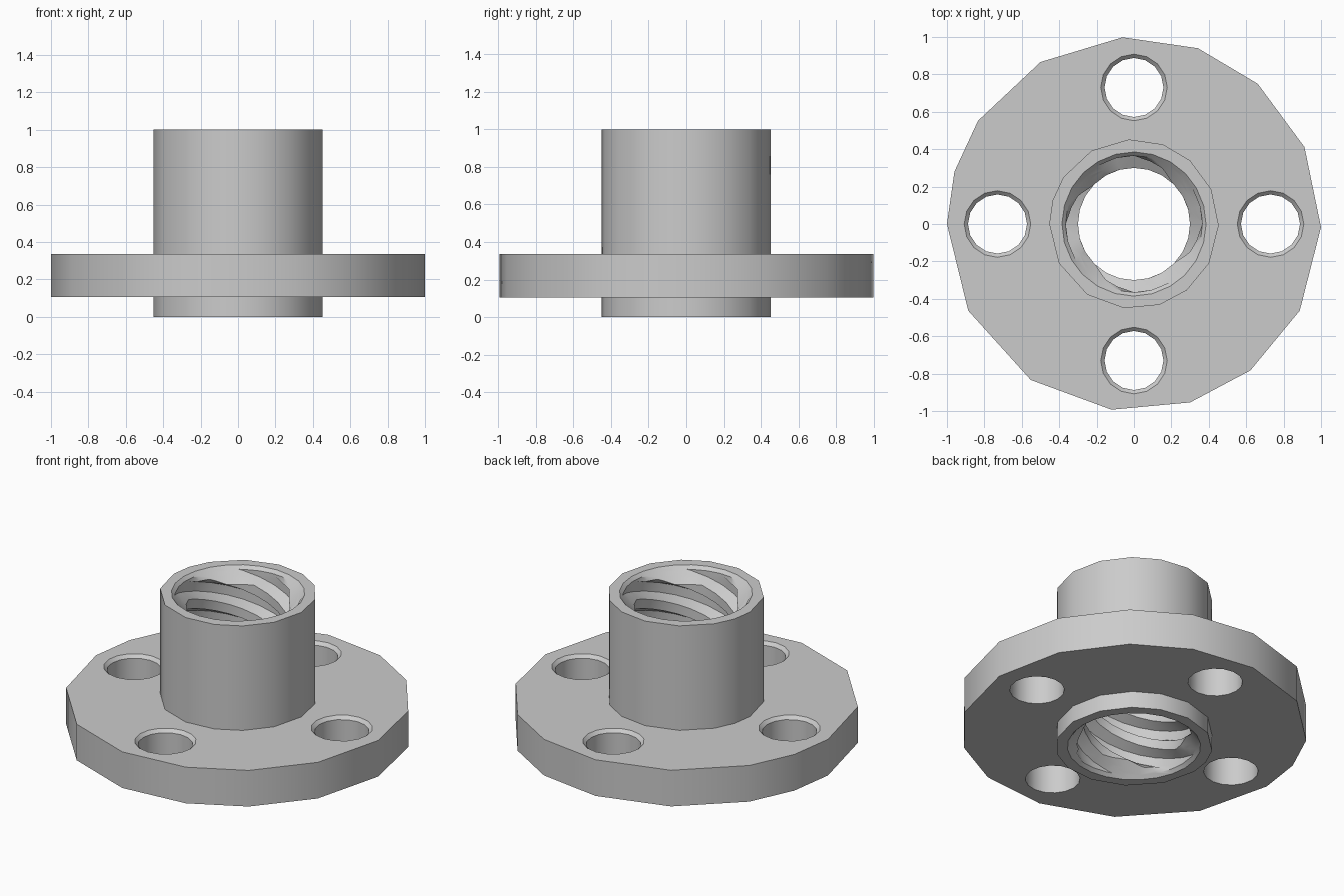
import bpy, bmesh
from math import sin, cos, tau, radians
from mathutils import Vector

if "Cube" in bpy.data.objects:
    bpy.data.objects.remove(bpy.data.objects["Cube"])

steel = bpy.data.materials.new("plain grey metal")
steel.use_nodes = True
GREY = (0.6, 0.6, 0.6, 1)
steel.diffuse_color = GREY
steel.node_tree.nodes["Principled BSDF"].inputs["Base Color"].default_value = GREY

# Uneven corners shared by the flange rim and the barrel
CORNERS = [radians(a) for a in (-1, 24.3, 48.6, 70, 93.5, 120, 146.5, 163.7,
                                180, 207.6, 236.5, 263.1, 287.5, 308.5, 332.4)]
HOLE = [tau * i / 16 for i in range(16)]
HEIGHT, BARREL_R = 1.0, 0.453
FLANGE_LOW, FLANGE_TOP = 0.105, 0.335
MOUTH_R, MAJOR_R, MINOR_R = 0.385, 0.365, 0.3
STARTS, PITCH, SEGMENTS = 4, 0.182, 24


def ring(bm, radius, z, angles, cx=0.0, cy=0.0):
    return [bm.verts.new((cx + radius * cos(a), cy + radius * sin(a), z)) for a in angles]


def wall(bm, rings):
    for low, high in zip(rings, rings[1:]):
        for i in range(len(low)):
            j = (i + 1) % len(low)
            bm.faces.new((low[i], low[j], high[j], high[i]))


def cap(bm, z):
    """Fill the flat region between all open edges at one height."""
    edges = [e for e in bm.edges if e.is_boundary
             and all(abs(v.co.z - z) < 1e-4 for v in e.verts)]
    bmesh.ops.triangle_fill(bm, edges=edges, use_beauty=True, normal=(0, 0, 1))


def finish(bm, name):
    bmesh.ops.recalc_face_normals(bm, faces=bm.faces[:])
    mesh = bpy.data.meshes.new(name)
    bm.to_mesh(mesh)
    bm.free()
    mesh.materials.append(steel)
    obj = bpy.data.objects.new(name, mesh)
    bpy.context.collection.objects.link(obj)
    bpy.ops.object.select_all(action="DESELECT")
    obj.select_set(True)
    bpy.context.view_layer.objects.active = obj
    bpy.ops.object.shade_smooth_by_angle(angle=radians(35))


# Flange with four bolt holes, chamfered on top
bm = bmesh.new()
for radius in (1.0, BARREL_R - 0.015):
    wall(bm, [ring(bm, radius, z, CORNERS) for z in (FLANGE_LOW, FLANGE_TOP)])
for cx, cy in ((0.73, 0), (0, 0.73), (-0.73, 0), (0, -0.73)):
    wall(bm, [ring(bm, r, z, HOLE, cx, cy) for r, z in
              ((0.158, FLANGE_LOW), (0.158, FLANGE_TOP - 0.02), (0.178, FLANGE_TOP))])
cap(bm, FLANGE_LOW)
cap(bm, FLANGE_TOP)
finish(bm, "flange")

# Threaded bore: trapezoid profile swept along a right-handed helix
bm = bmesh.new()
profile = [(0.0, MINOR_R), (0.33, MINOR_R), (0.5, MAJOR_R), (0.83, MAJOR_R)]
lead = STARTS * PITCH
columns = []
for i in range(SEGMENTS):
    turn = i / SEGMENTS
    columns.append([bm.verts.new((r * cos(tau * turn), r * sin(tau * turn),
                                  (p + t) * PITCH + lead * turn - 1))
                    for p in range(20) for t, r in profile])
shift = STARTS * len(profile)
for i, column in enumerate(columns):
    following = columns[i + 1] if i + 1 < SEGMENTS else columns[0][shift:]
    for k in range(len(following) - 1):
        bm.faces.new((column[k], following[k], following[k + 1], column[k + 1]))


def slice_at(z, **keep):
    bmesh.ops.bisect_plane(bm, geom=bm.verts[:] + bm.edges[:] + bm.faces[:], dist=1e-5,
                           plane_co=(0, 0, z), plane_no=(0, 0, 1), **keep)


slice_at(0, clear_inner=True)
slice_at(HEIGHT, clear_outer=True)
# Countersink both mouths of the bore
for depth in (MOUTH_R - MAJOR_R, 0.05, MOUTH_R - MINOR_R):
    slice_at(depth)
    slice_at(HEIGHT - depth)
for v in bm.verts:
    flat = Vector((v.co.x, v.co.y))
    least = MOUTH_R - min(v.co.z, HEIGHT - v.co.z)
    if flat.length < least:
        flat *= least / flat.length
        v.co.x, v.co.y = flat
bmesh.ops.remove_doubles(bm, verts=bm.verts[:], dist=1e-4)

# Barrel wall and its flat end rings
wall(bm, [ring(bm, BARREL_R, z, CORNERS) for z in (0, HEIGHT)])
cap(bm, 0)
cap(bm, HEIGHT)
finish(bm, "threaded_barrel")
